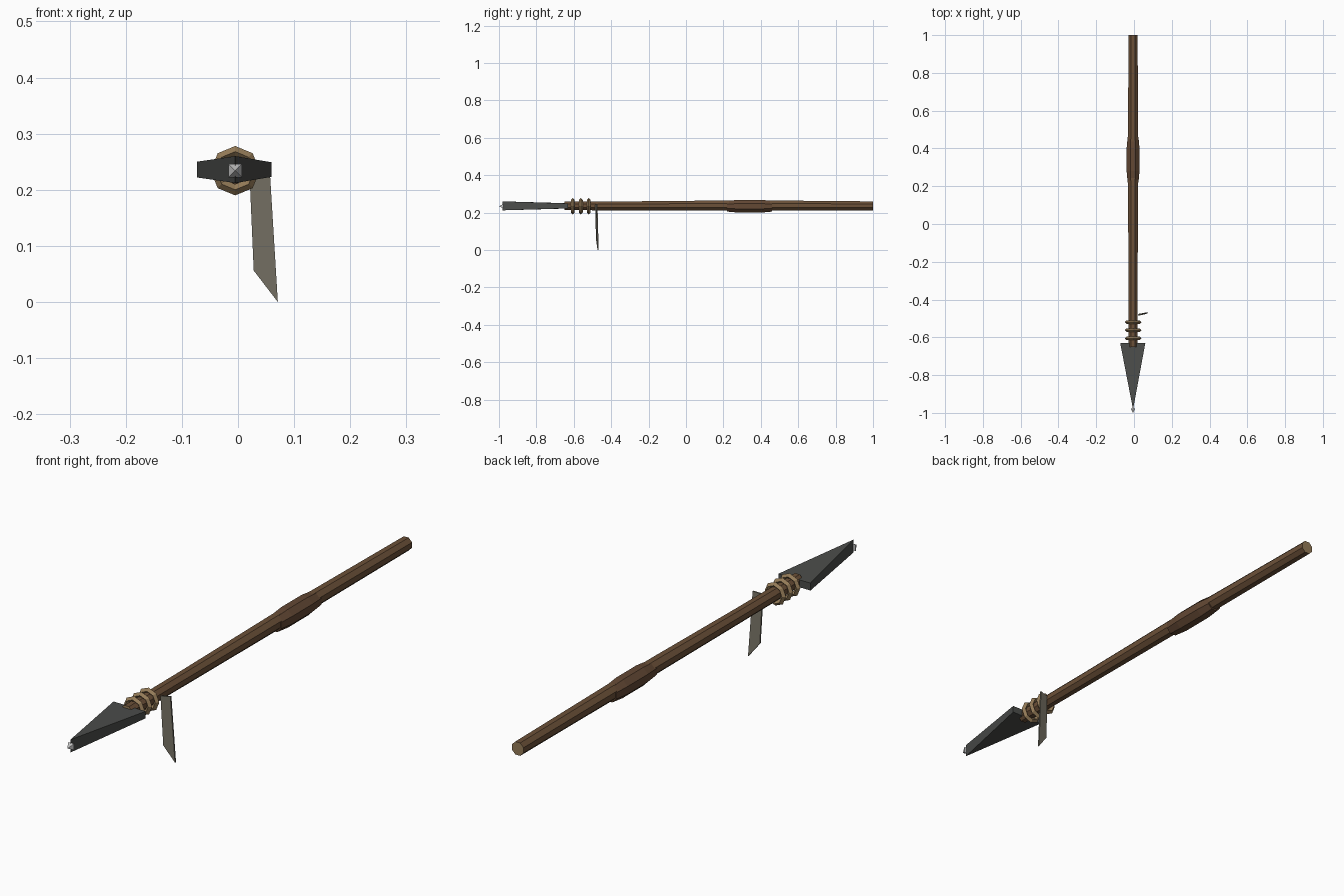
import bpy, bmesh, math
from mathutils import Vector

if "Cube" in bpy.data.objects:
    bpy.data.objects.remove(bpy.data.objects["Cube"])

CX, CZ = -0.005, 0.236


def mat(name, rgb):
    m = bpy.data.materials.new(name)
    m.diffuse_color = (*rgb, 1)
    m.use_nodes = True
    m.node_tree.nodes["Principled BSDF"].inputs["Base Color"].default_value = m.diffuse_color
    return m


WOOD = mat("brown wood", (0.150, 0.082, 0.040))
GRIP = mat("grip leather", (0.125, 0.065, 0.034))
TAN = mat("tan cord", (0.30, 0.20, 0.098))
STONE = mat("dark stone", (0.072, 0.075, 0.070))
TIP = mat("pale tip", (0.55, 0.55, 0.55))
FEATHER = mat("grey feather", (0.19, 0.175, 0.135))


def finish(name, bm, *mats):
    bmesh.ops.recalc_face_normals(bm, faces=bm.faces)
    me = bpy.data.meshes.new(name)
    bm.to_mesh(me)
    bm.free()
    for m in mats:
        me.materials.append(m)
    ob = bpy.data.objects.new(name, me)
    bpy.context.collection.objects.link(ob)
    return ob


def loft(name, stations, sides, mats, phase=0.0):
    """Rod along y through stations (y, radius, z offset); caps use the last material."""
    bm = bmesh.new()
    rings = []
    for y, r, dz in stations:
        rings.append([bm.verts.new((CX + r * math.cos(phase + 2 * math.pi * i / sides), y,
                                    CZ + dz + r * math.sin(phase + 2 * math.pi * i / sides)))
                      for i in range(sides)])
    for a, b in zip(rings, rings[1:]):
        for i in range(sides):
            j = (i + 1) % sides
            bm.faces.new((a[i], a[j], b[j], b[i]))
    for ring in (rings[0], rings[-1]):
        bm.faces.new(ring).material_index = len(mats) - 1
    return finish(name, bm, *mats)


def prism(name, bottom, top, m):
    """Solid between two matching outlines."""
    bm = bmesh.new()
    a = [bm.verts.new(p) for p in bottom]
    b = [bm.verts.new(p) for p in top]
    bm.faces.new(a)
    bm.faces.new(b)
    for i in range(len(a)):
        j = (i + 1) % len(a)
        bm.faces.new((a[i], a[j], b[j], b[i]))
    return finish(name, bm, m)


# Shaft, slightly swollen in the middle, with bare wood ends
loft("shaft", [(-0.65, 0.025, 0), (-0.3, 0.026, 0), (0.2, 0.029, 0.002),
               (0.46, 0.029, 0.002), (1.0, 0.026, 0)], 8, (WOOD, TAN), math.pi / 8)

# Barrel-shaped grip
loft("grip", [(0.22, 0.031, -0.002), (0.28, 0.037, -0.002), (0.40, 0.037, -0.002),
              (0.46, 0.031, -0.002)], 8, (GRIP,), math.pi / 8)

# Cord rings behind the blade
for k, y0 in enumerate((-0.605, -0.562, -0.52)):
    bm = bmesh.new()
    n, s, R, r = 8, 4, 0.034, 0.010
    v = [[bm.verts.new((CX + (R + r * math.cos(q * math.pi / 2)) * math.cos(i * math.pi / 4),
                        y0 + r * math.sin(q * math.pi / 2),
                        CZ - 0.002 + (R + r * math.cos(q * math.pi / 2)) * math.sin(i * math.pi / 4)))
          for q in range(s)] for i in range(n)]
    for i in range(n):
        for q in range(s):
            bm.faces.new((v[i][q], v[(i + 1) % n][q], v[(i + 1) % n][(q + 1) % s], v[i][(q + 1) % s]))
    finish(f"cord_ring_{k + 1}", bm, TAN)

# Triangular blade, thicker at the point than at the shoulders
outline = [(-0.073, -0.63, 0.014), (0.060, -0.63, 0.013), (CX, -0.982, 0.024)]
prism("blade", [(x, y, CZ - h) for x, y, h in outline],
      [(x, y, CZ + h) for x, y, h in outline], STONE)

# Small four-sided point
bm = bmesh.new()
base = [bm.verts.new((CX + sx * 0.012, -0.977, 0.234 + sz * 0.012))
        for sx, sz in ((-1, -1), (1, -1), (1, 1), (-1, 1))]
apex = bm.verts.new((CX, -1.0, 0.234))
bm.faces.new(base)
for i in range(4):
    bm.faces.new((base[i], base[(i + 1) % 4], apex))
finish("point", bm, TIP)

# Hanging feather, a thin slanted plate
pts = [(0.020, -0.483, 0.240), (0.056, -0.476, 0.245), (0.071, -0.470, 0.0), (0.028, -0.478, 0.056)]
prism("feather", [(x, y - 0.003, z) for x, y, z in pts],
      [(x, y + 0.003, z) for x, y, z in pts], FEATHER)
